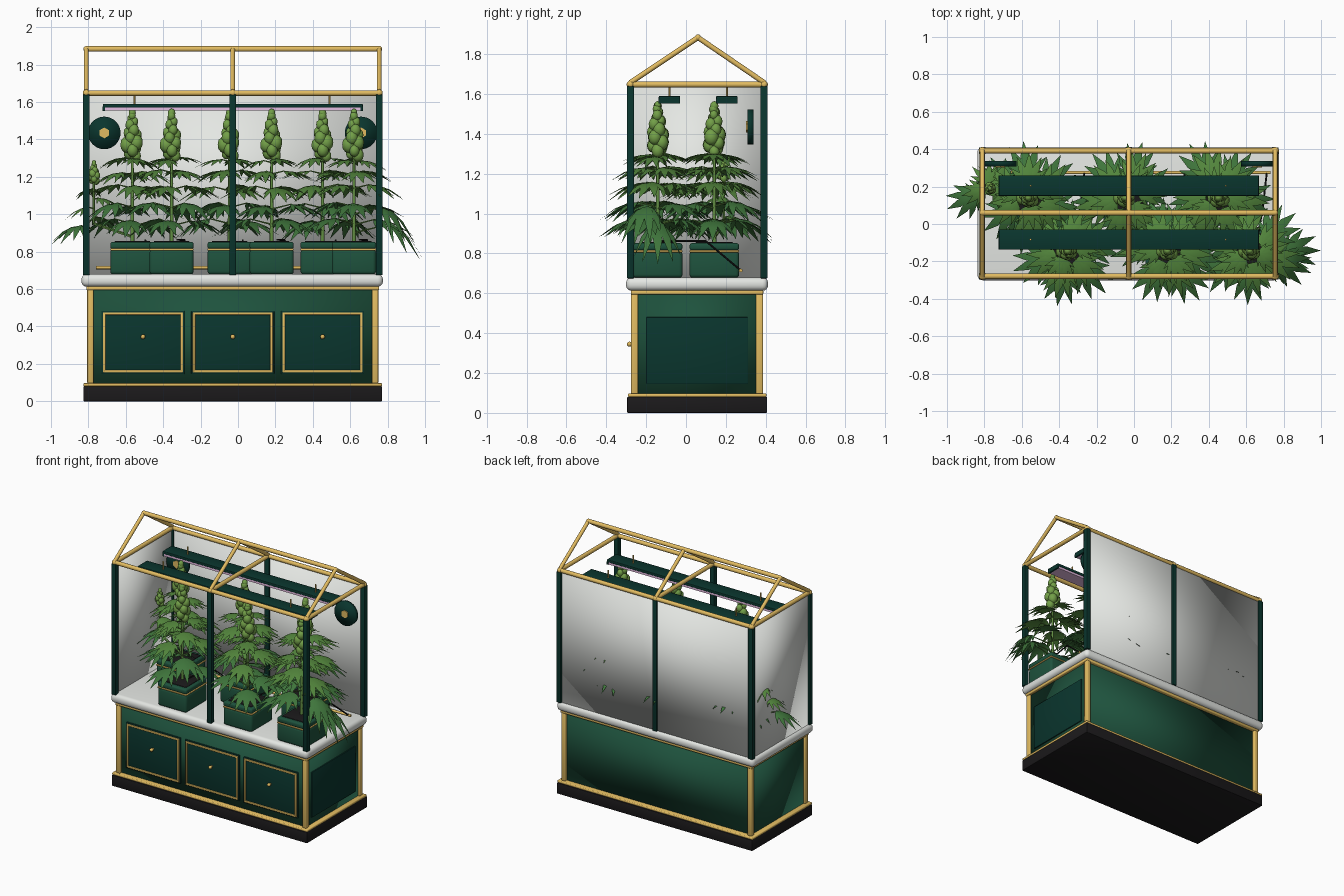
import bpy, bmesh, math, random
from mathutils import Vector, Matrix

if "Cube" in bpy.data.objects:
    bpy.data.objects.remove(bpy.data.objects["Cube"])
random.seed(4)

COLOURS = {
    "gold": (0.76, 0.50, 0.12), "cabinet_green": (0.013, 0.085, 0.047),
    "deep_green": (0.003, 0.036, 0.027), "black": (0.011, 0.010, 0.011),
    "white": (0.78, 0.80, 0.77), "pink": (0.85, 0.55, 0.82),
    "leaf": (0.085, 0.235, 0.045), "low_leaf": (0.05, 0.18, 0.045),
    "bud": (0.17, 0.35, 0.065), "stem": (0.12, 0.27, 0.055)}
MATS = {}
for key, rgb in COLOURS.items():
    m = bpy.data.materials.new(key)
    m.use_nodes = True
    m.diffuse_color = (*rgb, 1)
    bsdf = m.node_tree.nodes["Principled BSDF"]
    bsdf.inputs["Base Color"].default_value = (*rgb, 1)
    bsdf.inputs["Roughness"].default_value = 0.6
    MATS[key] = m


def finish(bm, name, mats, sharp=0.7):
    for f in bm.faces:
        f.smooth = True
    for e in bm.edges:
        e.smooth = e.calc_face_angle(0) < sharp
    me = bpy.data.meshes.new(name)
    bm.to_mesh(me)
    bm.free()
    for k in mats:
        me.materials.append(MATS[k])
    ob = bpy.data.objects.new(name, me)
    bpy.context.collection.objects.link(ob)


def box(name, mat, xs, ys, zs, bevel=0.0, seg=2, sharp=0.9):
    bm = bmesh.new()
    size = [b - a for a, b in (xs, ys, zs)]
    mid = [(a + b) / 2 for a, b in (xs, ys, zs)]
    bmesh.ops.create_cube(bm, size=1, matrix=Matrix.Translation(mid) @ Matrix.Diagonal((*size, 1)))
    if bevel:
        bmesh.ops.bevel(bm, geom=bm.edges[:], offset=bevel, segments=seg, profile=0.5, affect='EDGES')
    finish(bm, name, [mat], sharp)


def limb(bm, p, q, r, r2=None, sides=5):
    p, q = Vector(p), Vector(q)
    d = q - p
    mx = Matrix.Translation((p + q) / 2) @ d.to_track_quat('Z', 'Y').to_matrix().to_4x4()
    bmesh.ops.create_cone(bm, cap_ends=True, segments=sides, radius1=r,
                          radius2=r if r2 is None else r2, depth=d.length, matrix=mx)


def rod(name, mat, p, q, r, sides=12, sharp=0.7):
    bm = bmesh.new()
    limb(bm, p, q, r, sides=sides)
    finish(bm, name, [mat], sharp)


def ball(name, mat, c, r):
    bm = bmesh.new()
    bmesh.ops.create_icosphere(bm, subdivisions=2, radius=r, matrix=Matrix.Translation(c))
    finish(bm, name, [mat])


# Cabinet: plinth, body, gold corners and trims, worktop
SOFT = 4  # sharp limit that keeps every edge smooth
X0, X1, Y0, Y1, XM, YM = -0.811, 0.755, -0.279, 0.392, -0.028, 0.06
box("plinth", "black", (-0.826, 0.77), (-0.295, 0.407), (0, 0.08), 0.004)
box("bottom_trim", "gold", (-0.826, 0.77), (-0.292, 0.404), (0.08, 0.097), 0.005)
box("cabinet_body", "cabinet_green", (-0.79, 0.735), (-0.255, 0.365), (0.095, 0.6), sharp=SOFT)
box("top_trim", "gold", (-0.81, 0.755), (-0.277, 0.388), (0.594, 0.615), 0.005)
for x in (-0.789, 0.733):
    for y in (-0.258, 0.369):
        box("cabinet_corner", "gold", (x - 0.017, x + 0.017), (y - 0.018, y + 0.018), (0.095, 0.6), 0.006)
box("worktop", "white", (-0.837, 0.775), (-0.301, 0.412), (0.613, 0.68), 0.028, 4)

# Doors with gold frames and knobs, and the end panel
for x in (XM - 0.48, XM, XM + 0.48):
    box("door", "deep_green", (x - 0.222, x + 0.222), (-0.264, -0.25), (0.146, 0.484), 0.003)
    for s in (-1, 1):
        xe, ze = x + s * 0.207, 0.315 + s * 0.154
        box("door_frame_side", "gold", (xe - 0.007, xe + 0.007), (-0.272, -0.26), (0.154, 0.476), 0.003)
        box("door_frame_rail", "gold", (x - 0.214, x + 0.214), (-0.272, -0.26), (ze - 0.007, ze + 0.007), 0.003)
    rod("knob_stem", "gold", (x, -0.26, 0.345), (x, -0.28, 0.345), 0.006)
    ball("knob", "gold", (x, -0.284, 0.345), 0.013)
box("end_panel", "deep_green", (0.725, 0.743), (-0.2, 0.312), (0.145, 0.48), 0.003)

# Glasshouse frame: posts, eaves, ties, rafters and ridge
EAVE, RIDGE = 1.648, 1.884
for x in (X0, XM, X1):
    for y in (Y0, Y1):
        box("post", "deep_green", (x - 0.018, x + 0.018), (y - 0.018, y + 0.018), (0.675, 1.64), 0.004)
        rod("rafter", "gold", (x, y, EAVE + 0.01), (x, YM, RIDGE), 0.013)
        ball("eave_joint", "gold", (x, y, EAVE), 0.02)
    rod("tie_beam", "gold", (x, Y0, EAVE), (x, Y1, EAVE), 0.015)
    ball("ridge_joint", "gold", (x, YM, RIDGE), 0.016)
for y, z in ((Y0, EAVE), (Y1, EAVE), (YM, RIDGE)):
    rod("long_beam", "gold", (X0, y, z), (X1, y, z), 0.015)

# Back and end walls
box("back_wall", "white", (X0, X1), (0.386, 0.396), (0.675, 1.64), sharp=SOFT)
box("end_wall", "white", (-0.816, -0.806), (Y0, Y1), (0.675, 1.64), sharp=SOFT)

# Hanging lamps: dark housing with end caps around a glowing bar
for y in (-0.083, 0.205):
    box("lamp", "deep_green", (-0.723, 0.667), (y - 0.054, y + 0.054), (1.57, 1.59), 0.004)
    box("lamp_glow", "pink", (-0.712, 0.656), (y - 0.05, y + 0.05), (1.554, 1.572))
    for x in (-0.718, 0.662):
        box("lamp_cap", "deep_green", (x - 0.006, x + 0.006), (y - 0.054, y + 0.054), (1.553, 1.575))
    for x in (-0.553, 0.49):
        rod("lamp_hanger", "gold", (x, y, 1.585), (x, y, EAVE), 0.005, 8)

# Wall fans
for x in (-0.715, 0.658):
    rod("fan_disc", "deep_green", (x, 0.308, 1.435), (x, 0.338, 1.435), 0.087, 32, SOFT)
    rod("fan_hub", "gold", (x, 0.301, 1.435), (x, 0.315, 1.435), 0.029, 6)

# Water pipe
rod("water_pipe", "gold", (-0.76, 0.275, 0.715), (0.73, 0.275, 0.715), 0.009)

UP = Vector((0, 0, 1))
PLANT_MATS = ["stem", "leaf", "low_leaf", "bud"]


def leaf(bm, base, ang, stalk, size, droop, mat):
    # Fan of seven drooping leaflets on a stalk
    base = Vector(base)
    hub = base + Vector((math.cos(ang), math.sin(ang), 0.25)) * stalk
    limb(bm, base, hub, 0.005, 0.003)
    for k in range(-3, 4):
        a = ang + k * 0.42
        out, side = Vector((math.cos(a), math.sin(a), 0)), Vector((-math.sin(a), math.cos(a), 0))
        length = size * (1 - 0.055 * k * k)
        rows = []
        for s, w in ((0, 0.03), (0.3, 0.105), (0.6, 0.115), (1, 0)):
            c = hub + out * s * length - UP * droop * length * s * s
            e, dip = side * w * length, UP * w * length * 0.15
            rows.append([bm.verts.new(p) for p in ((c + e - dip, c, c - e - dip) if w else (c,))])
        for r0, r1 in zip(rows, rows[1:]):
            for i in (0, 1):
                tip = [r1[i + 1], r1[i]] if len(r1) == 3 else r1
                # Wound so that the upper side faces up
                bm.faces.new(([r0[i], r0[i + 1]] + tip)).material_index = mat


def bud(bm, x, y, z0, z1, radius):
    # Cone of packed lumps, wide low down and narrow at the tip
    n = 17
    for i in range(n):
        t = i / (n - 1)
        r = radius * (0.8 + 0.8 * t if t < 0.25 else 1.15 - 0.6 * t)
        a = i * 2.4
        off = r * 0.5 * (1 - t ** 4)
        lump = r * 0.66 * random.uniform(0.85, 1.1)
        c = Vector((x + off * math.cos(a), y + off * math.sin(a), z0 + lump + (z1 - z0 - 2.2 * lump) * t))
        got = bmesh.ops.create_icosphere(bm, subdivisions=2, radius=lump,
                                         matrix=Matrix.Translation(c) @ Matrix.Diagonal((1, 1, 1.2, 1)))
        for f in {f for v in got["verts"] for f in v.link_faces}:
            f.material_index = 3


# Height, stalk and leaflet length of each tier
TIERS = ((0.94, 0.12, 0.21), (1.03, 0.11, 0.21), (1.13, 0.09, 0.2), (1.215, 0.07, 0.18), (1.285, 0.05, 0.15))


def plant(x, y, turn):
    bm = bmesh.new()
    limb(bm, (x, y, 0.83), (x, y, 1.45), 0.011, 0.006, 8)
    for t, (z, stalk, size) in enumerate(TIERS):
        for i in range(3):
            a = turn + t * 1.05 + i * math.tau / 3 + random.uniform(-0.15, 0.15)
            k = random.uniform(0.9, 1.0)
            leaf(bm, (x, y, z + random.uniform(-0.01, 0.01)), a, stalk * k, size * k,
                 0.5 - 0.04 * t + random.uniform(-0.1, 0.1), 2 if t < 2 else 1)
    bud(bm, x, y, 1.285, 1.565, 0.054)
    return bm


# Pots, feed tubes and plants in two rows
ROWS = ((-0.142, (-0.355, 0.18, 0.62)), (0.142, (-0.565, -0.045, 0.452)))
for y, centres in ROWS:
    for n, x in enumerate(centres):
        h = 0.118
        box("pot", "cabinet_green", (x - h, x + h), (y - h - 0.007, y + h + 0.007), (0.678, 0.812), 0.018, 3)
        box("pot_band", "gold", (x - h, x + h), (y - h - 0.007, y + h + 0.007), (0.806, 0.817), 0.004)
        box("pot_rim", "cabinet_green", (x - h, x + h), (y - h - 0.006, y + h + 0.006), (0.815, 0.852), 0.012, 3)
        box("pot_soil", "black", (x - 0.095, x + 0.095), (y - 0.095, y + 0.095), (0.83, 0.857), 0.004)
        rod("feed_tube", "black", (x + 0.09, 0.275, 0.715), (x + 0.07, 0.1, 0.862), 0.005, 8)
        if y < 0:
            rod("feed_tube_end", "black", (x + 0.07, 0.1, 0.862), (x + 0.03, y, 0.864), 0.005, 8)
        bm = plant(x, y, 0.4 + n * 0.7 + y)
        if y < 0 and n == 2:
            # Long hanging leaves at the open end
            leaf(bm, (x, y, 0.9), 0, 0.18, 0.2, 1.0, 2)
            leaf(bm, (x, y, 1.0), -0.35, 0.15, 0.2, 1.0, 2)
        if y > 0 and n == 0:
            # Side shoot reaching through the end wall
            sx, sy = -0.77, 0.19
            limb(bm, (x, y, 0.88), (sx, sy, 0.95), 0.008)
            limb(bm, (sx, sy, 0.95), (sx, sy, 1.22), 0.007)
            leaf(bm, (sx, sy, 0.92), math.pi + 0.45, 0.08, 0.175, 0.6, 2)
            for i in range(4):
                leaf(bm, (sx, sy, 0.98 + i * 0.05), 1 + i * 2.4, 0.03, 0.13, 0.5, 1)
            bud(bm, sx, sy, 1.16, 1.29, 0.032)
        finish(bm, "plant", PLANT_MATS, 0.9)
